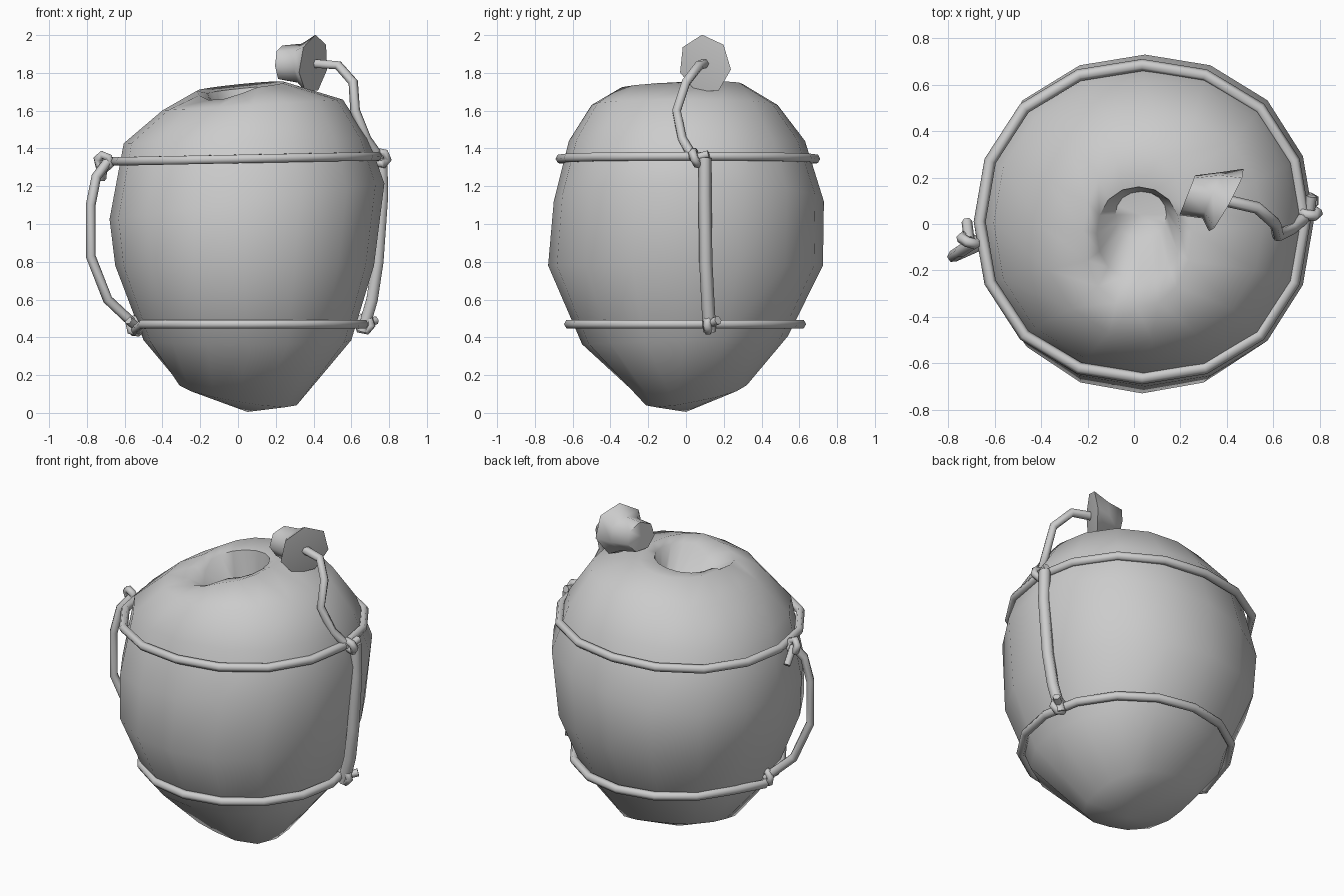
import bpy, bmesh
from math import sin, cos, pi, radians
from mathutils import Vector

if "Cube" in bpy.data.objects:
    bpy.data.objects.remove(bpy.data.objects["Cube"])

grey = bpy.data.materials.new("plain grey")
grey.use_nodes = True
colour = (0.6, 0.6, 0.6, 1)
grey.diffuse_color = colour
grey.node_tree.nodes["Principled BSDF"].inputs["Base Color"].default_value = colour


def ring(z, x0, x1, y0, y1, slope_x=0, slope_y=0, sides=16, bulge=0.025):
    """Slightly squared ellipse between the given extents, tilted by the slopes."""
    rx, ry = (x1 - x0) / 2, (y1 - y0) / 2
    pts = []
    for i in range(sides):
        a = 2 * pi * i / sides
        k = 1 + bulge * sin(2 * a) ** 2
        dx, dy = rx * k * cos(a), ry * k * sin(a)
        pts.append(Vector(((x0 + x1) / 2 + dx, (y0 + y1) / 2 + dy,
                           z + slope_x * dx + slope_y * dy)))
    return pts


def disc(centre, axis, r, sides):
    """Round ring of points facing along an axis."""
    turn = Vector((0, 0, 1)).rotation_difference(Vector(axis))
    return [Vector(centre) + turn @ p
            for p in ring(0, -r, r, -r, r, sides=sides, bulge=0)]


def loft(name, rings, start, end, angle):
    """Skin a stack of rings and close it with a point at each end."""
    bm = bmesh.new()
    loops = [[bm.verts.new(p) for p in r] for r in rings]
    n = len(loops[0])
    for low, high in zip(loops, loops[1:]):
        for i in range(n):
            j = (i + 1) % n
            bm.faces.new((low[i], low[j], high[j], high[i]))
    for tip, loop in ((start, loops[0]), (end, loops[-1])):
        v = bm.verts.new(tip)
        for i in range(n):
            bm.faces.new((v, loop[i], loop[(i + 1) % n]))
    bmesh.ops.recalc_face_normals(bm, faces=bm.faces)
    mesh = bpy.data.meshes.new(name)
    bm.to_mesh(mesh)
    bm.free()
    obj = bpy.data.objects.new(name, mesh)
    bpy.context.collection.objects.link(obj)
    mesh.materials.append(grey)
    bpy.ops.object.select_all(action='DESELECT')
    obj.select_set(True)
    bpy.context.view_layer.objects.active = obj
    bpy.ops.object.shade_smooth_by_angle(angle=radians(angle))


def rope(name, points, radius=0.026, closed=False):
    """Low-sided cord along straight segments."""
    curve = bpy.data.curves.new(name, 'CURVE')
    curve.dimensions = '3D'
    curve.bevel_depth = radius
    curve.bevel_resolution = 1
    curve.use_fill_caps = True
    line = curve.splines.new('POLY')
    line.points.add(len(points) - 1)
    for p, co in zip(line.points, points):
        p.co = (*co, 1)
    line.use_cyclic_u = closed
    line.use_smooth = True
    curve.materials.append(grey)
    obj = bpy.data.objects.new(name, curve)
    bpy.context.collection.objects.link(obj)


def knot(name, centre, axis, tail):
    """Small loop around the cord with a loose tail."""
    rope(name, disc(centre, axis, 0.038, 6), 0.023, True)
    rope(name + "_tail", [centre, Vector(centre) + Vector(tail)], 0.023)


# Rounded gourd body with a dented mouth, its front lip dipping
mouth = ring(1.71, -0.16, 0.2, -0.24, 0.16, 0.1, 0.04)
shoulder = ring(1.728, -0.22, 0.25, -0.36, 0.3, 0.1, 0.04)
for i, drop in ((9, 0.04), (10, 0.09), (11, 0.09), (12, 0.05)):
    mouth[i].z -= drop
    shoulder[i].z -= drop / 2
body_rings = [
    ring(0.115, -0.32, 0.32, -0.22, 0.33, -0.17, 0.2, bulge=0.1),
    ring(0.385, -0.50, 0.60, -0.55, 0.54, 0, 0.04),
    ring(0.78, -0.65, 0.72, -0.73, 0.725),
    ring(1.12, -0.68, 0.775, -0.70, 0.73, 0.13),
    ring(1.44, -0.605, 0.69, -0.62, 0.63, 0.02),
    ring(1.63, -0.40, 0.555, -0.50, 0.485, 0.06),
    shoulder,
    mouth,
    ring(1.53, -0.08, 0.14, -0.06, 0.14),
]
loft("gourd_body", body_rings, (0.05, 0, 0.005), (0.03, 0.04, 1.52), 60)

# Stopper: short plug widening into a tilted flat flange
flange_axis = Vector((0.86, -0.47, -0.1)).normalized()
plug_axis = Vector((0.92, -0.36, 0)).normalized()
flange = Vector((0.4, 0.1, 1.845))
plug_end = Vector((0.23, 0.125, 1.85))
loft("stopper",
     [disc(plug_end, plug_axis, 0.095, 7),
      disc(flange - plug_axis * 0.07, plug_axis, 0.11, 7),
      disc(flange, flange_axis, 0.158, 7)],
     plug_end, flange + flange_axis * 0.015, 65)

# Binding ropes around the body, the lower one sagging at its knot
rope("upper_binding", ring(1.345, -0.665, 0.735, -0.665, 0.685, 0.02), closed=True)
lower_path = ring(0.47, -0.55, 0.665, -0.62, 0.61, bulge=0)
lower_path[8].z -= 0.04
rope("lower_binding", lower_path, closed=True)

# Side ropes joining the bindings
rope("right_handle", [(-0.69, -0.08, 1.33), (-0.75, -0.12, 1.25), (-0.78, -0.14, 1.1),
                      (-0.78, -0.14, 0.83), (-0.69, -0.1, 0.6), (-0.53, -0.04, 0.45)])
rope("left_handle", [(0.76, 0.1, 1.35), (0.765, 0.1, 1.15), (0.74, 0.105, 0.8),
                     (0.71, 0.115, 0.6), (0.66, 0.125, 0.43)], 0.035)

# Cord tying the stopper to the upper binding
rope("stopper_cord", [(0.4, 0.1, 1.85), (0.53, 0.07, 1.84), (0.61, 0.0, 1.75),
                      (0.62, -0.05, 1.6), (0.68, -0.02, 1.45), (0.75, 0.04, 1.35)])

# Knots where the ropes meet
knot("upper_right_knot", (-0.71, -0.07, 1.33), (0.4, 1, 0.3), (-0.01, 0.08, -0.09))
knot("lower_right_knot", (-0.54, -0.04, 0.46), (0.3, 1, 0), (-0.04, -0.05, 0.03))
knot("upper_left_knot", (0.755, 0.05, 1.35), (0.2, 1, 0.4), (0.01, 0.07, 0.02))
knot("lower_left_knot", (0.67, 0.12, 0.47), (0.2, 1, 0), (0.06, 0.05, 0.02))
